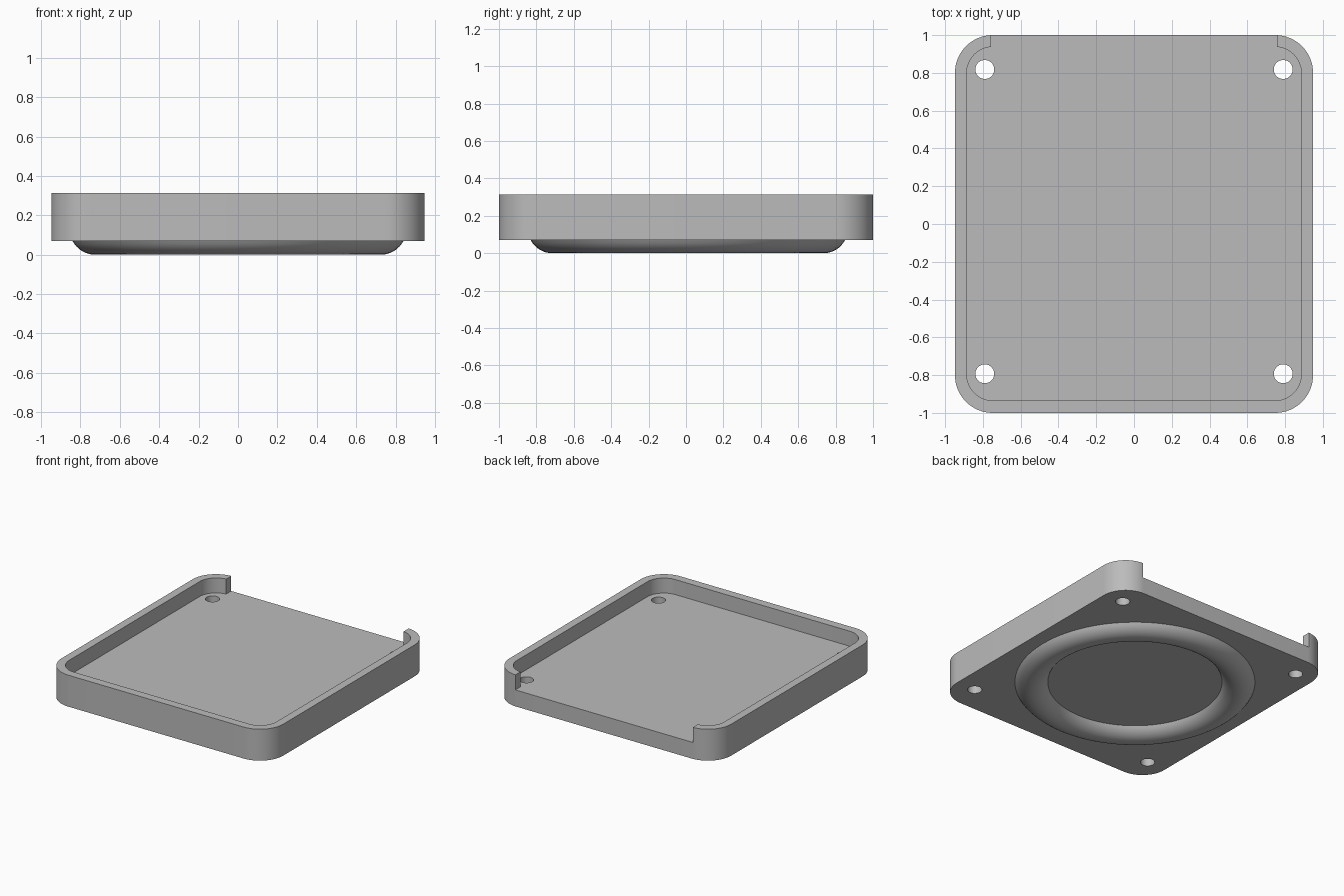
import bpy, bmesh, math
from math import cos, sin, pi

cube = bpy.data.objects.get("Cube")
if cube:
    bpy.data.objects.remove(cube, do_unlink=True)

grey = bpy.data.materials.new("plain grey")
grey.use_nodes = True
COLOUR = (0.5, 0.5, 0.5, 1)
grey.diffuse_color = COLOUR
grey.node_tree.nodes["Principled BSDF"].inputs["Base Color"].default_value = COLOUR

BASE, FLOOR, TOP = 0.07, 0.197, 0.313


def make_object(name, bm):
    bmesh.ops.recalc_face_normals(bm, faces=bm.faces)
    mesh = bpy.data.meshes.new(name)
    bm.to_mesh(mesh)
    bm.free()
    mesh.materials.append(grey)
    obj = bpy.data.objects.new(name, mesh)
    bpy.context.collection.objects.link(obj)
    return obj


def prism(name, outline, z0, z1):
    bm = bmesh.new()
    face = bm.faces.new([bm.verts.new((x, y, z0)) for x, y in outline])
    top = bmesh.ops.extrude_face_region(bm, geom=[face])["geom"]
    verts = [v for v in top if isinstance(v, bmesh.types.BMVert)]
    bmesh.ops.translate(bm, verts=verts, vec=(0, 0, z1 - z0))
    return make_object(name, bm)


def rounded_rect(hx, y0, y1, r, steps=16):
    corners = [(hx - r, y1 - r), (r - hx, y1 - r), (r - hx, y0 + r), (hx - r, y0 + r)]
    return [(cx + r * cos(a), cy + r * sin(a))
            for i, (cx, cy) in enumerate(corners)
            for a in [(i + k / steps) * pi / 2 for k in range(steps + 1)]]


def circle(cx, cy, r, n=48):
    return [(cx + r * cos(2 * pi * k / n), cy + r * sin(2 * pi * k / n)) for k in range(n)]


def select_only(obj):
    bpy.ops.object.select_all(action='DESELECT')
    obj.select_set(True)
    bpy.context.view_layer.objects.active = obj


# Tray block with rounded corners
tray = prism("tray", rounded_rect(0.948, -1, 1, 0.2), BASE, TOP)

# Cavity, open section of the back wall, and four screw holes
cutters = [
    prism("cavity_cutter", rounded_rect(0.886, -0.935, 0.938, 0.14), FLOOR, TOP + 0.1),
    prism("back_gap_cutter",
          [(-0.758, 0.7), (0.758, 0.7), (0.758, 1.1), (-0.758, 1.1)], FLOOR, TOP + 0.1),
]
for x in (-0.79, 0.79):
    for y in (-0.793, 0.818):
        cutters.append(prism("hole_cutter", circle(x, y, 0.05), -0.1, TOP + 0.1))
for cutter in cutters:
    cutter.hide_render = True
    mod = tray.modifiers.new("cut", 'BOOLEAN')
    mod.operation = 'DIFFERENCE'
    mod.solver = 'EXACT'
    mod.object = cutter
    select_only(tray)
    bpy.ops.object.modifier_apply(modifier=mod.name)
    bpy.data.objects.remove(cutter, do_unlink=True)

# Rounded foot ring below the tray: an arc swept round the vertical axis
RING, TUBE, HALF = 0.725, 0.13, 0.115
spread = math.asin(HALF / TUBE)
bm = bmesh.new()
arc = []
for k in range(17):
    a = spread * (k / 8 - 1)
    arc.append(bm.verts.new((RING + TUBE * sin(a), 0, TUBE * (1 - cos(a)))))
edges = [bm.edges.new(pair) for pair in zip(arc, arc[1:])]
bmesh.ops.spin(bm, geom=arc + edges, axis=(0, 0, 1), cent=(0, 0, 0),
               angle=2 * pi, steps=96, use_duplicate=False)
bmesh.ops.remove_doubles(bm, verts=bm.verts, dist=0.0005)
foot = make_object("foot_ring", bm)
foot.location.y = 0.01
if min(foot.data.polygons, key=lambda p: p.center.z).normal.z > 0:
    foot.data.flip_normals()

for obj in (tray, foot):
    select_only(obj)
    bpy.ops.object.shade_smooth_by_angle(angle=math.radians(30))
